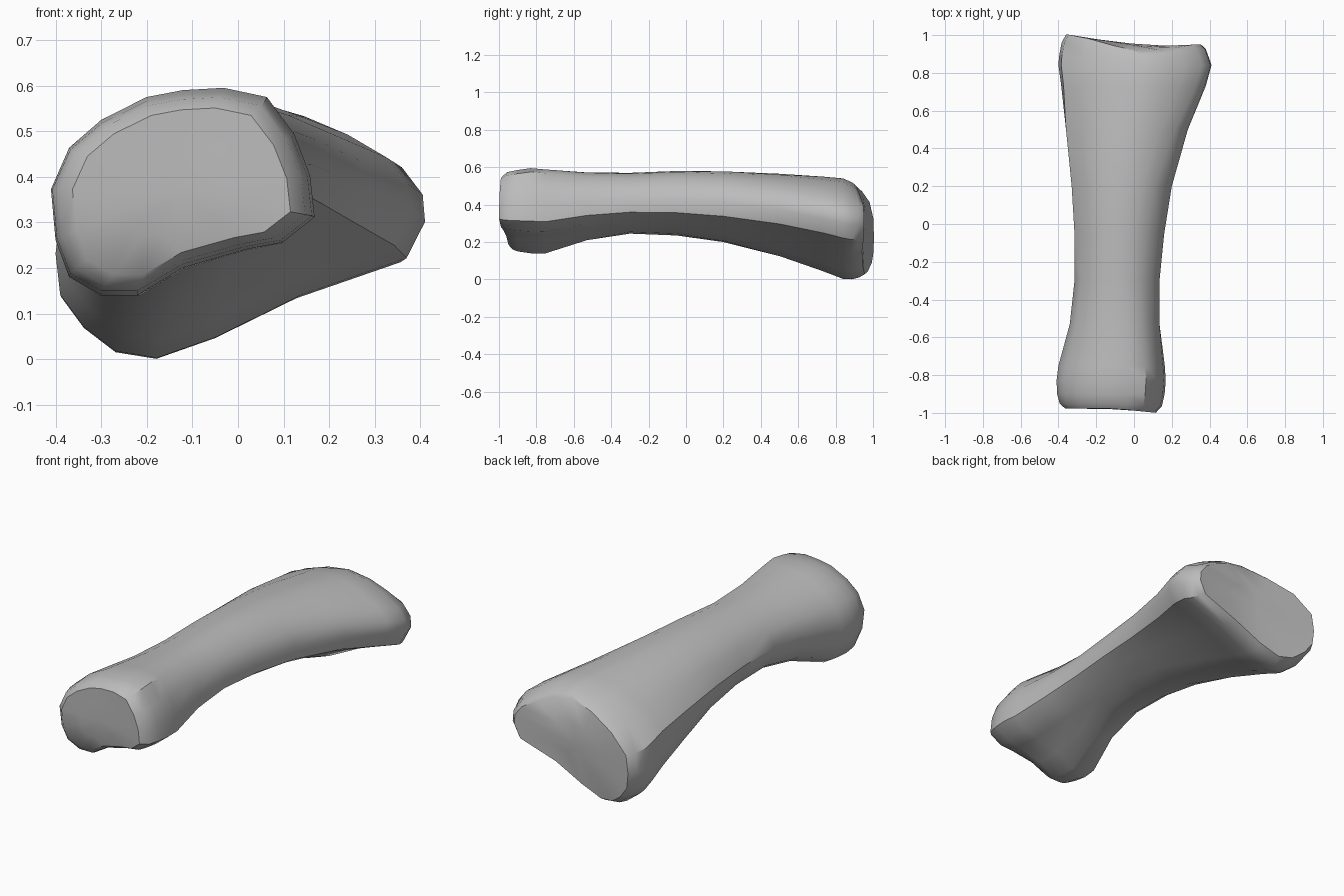
import bpy
import bmesh
from mathutils import Vector

cube = bpy.data.objects.get("Cube")
if cube:
    bpy.data.objects.remove(cube, do_unlink=True)

# Cross-sections (x, z), starting at the lower right ridge, running over the top
HEAD = [(.17, .31), (.16, .4), (.125, .49), (.065, .57), (-.03, .59), (-.12, .585),
        (-.2, .57), (-.3, .52), (-.37, .46), (-.41, .37), (-.4, .26), (-.37, .18),
        (-.3, .14), (-.22, .14), (-.12, .2), (.02, .24), (.1, .255)]
SHAFT = [(.15, .36), (.155, .43), (.12, .5), (.06, .55), (0, .575), (-.07, .58),
         (-.15, .565), (-.22, .53), (-.28, .475), (-.315, .4), (-.295, .335), (-.265, .285),
         (-.22, .255), (-.16, .24), (-.08, .25), (0, .28), (.09, .32)]
BASE = [(.37, .22), (.41, .3), (.405, .36), (.36, .42), (.27, .475), (.17, .52),
        (.05, .54), (-.1, .51), (-.26, .445), (-.375, .34), (-.39, .23), (-.38, .14),
        (-.33, .07), (-.26, .015), (-.17, 0), (-.04, .047), (.14, .138)]

# Outline along the length: y, left, right, bottom, top
STATIONS = [(-.9, -.407, .162, .15, .585), (-.83, -.41, .168, .14, .595),
            (-.75, -.4, .163, .14, .588), (-.53, -.34, .135, .21, .572),
            (-.3, -.315, .135, .245, .57), (-.05, -.315, .16, .235, .58),
            (.2, -.33, .2, .2, .578), (.5, -.36, .285, .125, .565),
            (.73, -.385, .38, .045, .55), (.84, -.4, .41, .003, .54),
            (.885, -.397, .395, .001, .52)]


def unit(profile):
    """Scale a section to the unit square."""
    xs, zs = zip(*profile)
    w, h = max(xs) - min(xs), max(zs) - min(zs)
    return [((x - min(xs)) / w, (z - min(zs)) / h) for x, z in profile]


def ramp(y, a, b):
    t = min(1, max(0, (y - a) / (b - a)))
    return t * t * (3 - 2 * t)


def mix(p, q, t):
    return [(a + (c - a) * t, b + (d - b) * t) for (a, b), (c, d) in zip(p, q)]


def section(y, x0, x1, z0, z1):
    """Blend the three sections at y and fit the result to the outline."""
    shape = mix(unit(HEAD), unit(SHAFT), ramp(y, -.8, -.3))
    shape = unit(mix(shape, unit(BASE), ramp(y, -.1, .85)))
    return [Vector((x0 + u * (x1 - x0), y, z0 + v * (z1 - z0))) for u, v in shape]


def inset(ring, scale, depth, share=1):
    """Shrink an end ring and move it a share of the way to the joint surface."""
    mid = sum(ring, Vector()) / len(ring)
    points = [mid + (p - mid) * scale for p in ring]
    return [Vector((p.x, p.y + (depth(p) - p.y) * share, p.z)) for p in points]


# Depth of the two joint surfaces
def head_depth(p):
    return -.978 - .1 * max(0, p.x + .1) + .25 * max(0, .3 - p.z)


def base_depth(p):
    return (.947 - .16 * p.x + .2 * max(0, p.x - .05)
            - .3 * max(0, p.z - .4) - .25 * max(0, .1 - p.z))


rings = [section(*s) for s in STATIONS]
first, last = rings[0], rings[-1]
front = [inset(first, .45, head_depth), inset(first, .84, head_depth),
         inset(first, .95, head_depth, .65)]
back = [inset(last, .965, base_depth, .6), inset(last, .9, base_depth),
        inset(last, .45, base_depth)]
rings = front + rings + back

# Bone body
bm = bmesh.new()
loops = [[bm.verts.new(p) for p in ring] for ring in rings]
n = len(HEAD)
for a, b in zip(loops, loops[1:]):
    for i in range(n):
        j = (i + 1) % n
        bm.faces.new((a[i], a[j], b[j], b[i]))
for loop in (loops[0], loops[-1]):
    centre = bm.verts.new(sum((v.co for v in loop), Vector()) / n)
    for i in range(n):
        bm.faces.new((loop[i], loop[(i + 1) % n], centre))
bmesh.ops.recalc_face_normals(bm, faces=bm.faces)
mesh = bpy.data.meshes.new("bone")
bm.to_mesh(mesh)
bm.free()
bone = bpy.data.objects.new("bone", mesh)
bpy.context.collection.objects.link(bone)

# Plain grey surface
grey = bpy.data.materials.new("bone_grey")
grey.use_nodes = True
grey.diffuse_color = (.5, .5, .5, 1)
grey.node_tree.nodes["Principled BSDF"].inputs["Base Color"].default_value = (.5, .5, .5, 1)
mesh.materials.append(grey)

bpy.context.view_layer.objects.active = bone
bone.select_set(True)
bpy.ops.object.shade_smooth_by_angle(angle=.7)
